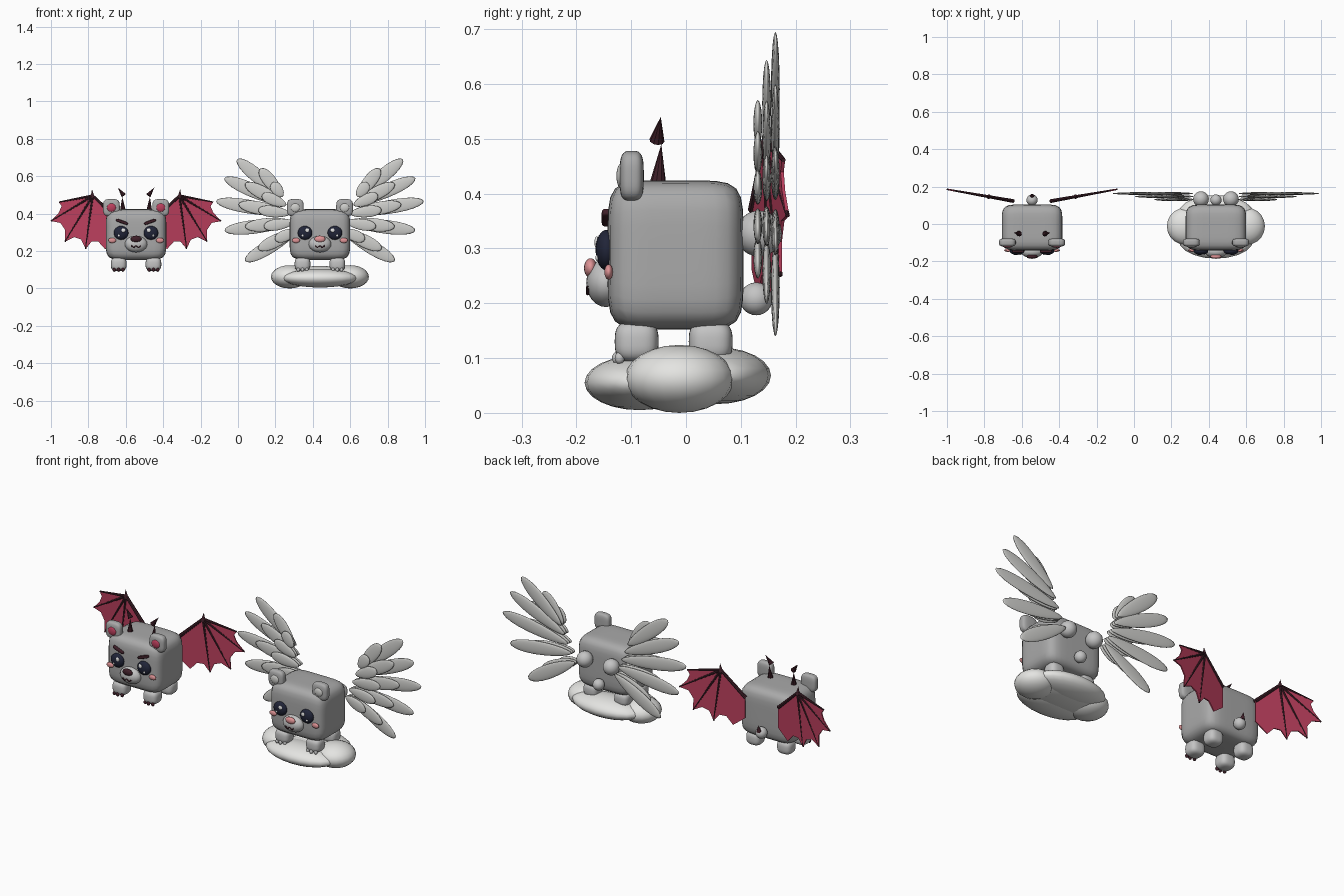
import bpy, bmesh, math
from mathutils import Vector

cube = bpy.data.objects.get("Cube")
if cube:
    bpy.data.objects.remove(cube, do_unlink=True)


def material(name, *rgb):
    m = bpy.data.materials.new(name)
    m.use_nodes = True
    m.diffuse_color = (*rgb, 1)
    m.node_tree.nodes["Principled BSDF"].inputs["Base Color"].default_value = (*rgb, 1)
    return m


GREY = material("body grey", .40, .40, .40)
LIGHT = material("paw light grey", .55, .55, .55)
PLUME = material("feather pale grey", .62, .62, .60)
CLOUD = material("cloud white", .78, .78, .76)
NAVY = material("eye navy", .015, .018, .04)
RED = material("crimson", .50, .05, .11)
DARK = material("dark maroon", .05, .014, .022)
PINK = material("pink", .75, .30, .31)
WHITE = material("highlight white", .9, .9, .9)


def finish(name, bm, mat, loc=(0, 0, 0), rot=(0, 0, 0), smooth=True):
    mesh = bpy.data.meshes.new(name)
    bmesh.ops.recalc_face_normals(bm, faces=bm.faces)
    for f in bm.faces:
        f.smooth = smooth
    bm.to_mesh(mesh)
    bm.free()
    mesh.materials.append(mat)
    ob = bpy.data.objects.new(name, mesh)
    ob.location, ob.rotation_euler = loc, rot
    bpy.context.collection.objects.link(ob)
    return ob


def ball(name, mat, loc, radii, rot=(0, 0, 0), taper=0):
    bm = bmesh.new()
    bmesh.ops.create_uvsphere(bm, u_segments=20, v_segments=12, radius=1)
    for v in bm.verts:
        v.co.z *= 1 + taper * v.co.x
        v.co = Vector(a * b for a, b in zip(v.co, radii))
    return finish(name, bm, mat, loc, rot)


def soft_box(name, mat, loc, half, power, rot=(0, 0, 0)):
    # A cube swollen into a superellipsoid; higher power is squarer
    bm = bmesh.new()
    bmesh.ops.create_cube(bm, size=2)
    bmesh.ops.subdivide_edges(bm, edges=bm.edges[:], cuts=9, use_grid_fill=True)
    for v in bm.verts:
        n = sum(abs(c) ** power for c in v.co) ** (1 / power)
        v.co = Vector(c / n * h for c, h in zip(v.co, half))
    return finish(name, bm, mat, loc, rot)


def spike(name, mat, a, b, r1, r2=0, sides=10):
    a, b = Vector(a), Vector(b)
    bm = bmesh.new()
    bmesh.ops.create_cone(bm, cap_ends=True, segments=sides, radius1=r1, radius2=r2,
                          depth=(b - a).length)
    rot = (b - a).to_track_quat('Z', 'Y').to_euler()
    return finish(name, bm, mat, (a + b) / 2, rot, smooth=False)


def bear(tag, cx, nose, inner_ear, claw):
    soft_box(tag + "_body", GREY, (cx, -.019, .288), (.162, .124, .136), 6)
    ball(tag + "_muzzle", LIGHT, (cx, -.146, .237), (.06, .036, .044))
    ball(tag + "_nose", nose, (cx, -.174, .264), (.029, .012, .018))
    ball(tag + "_tail", LIGHT, (cx, .128, .208), (.03, .03, .03))

    # Mouth line
    curve = bpy.data.curves.new(tag + "_mouth", 'CURVE')
    curve.dimensions, curve.bevel_depth = '3D', .0035
    line = curve.splines.new('POLY')
    line.points.add(4)
    for i, p in enumerate(line.points):
        p.co = (cx + (i - 2) * .013, -.179, .218 if i % 2 else .229, 1)
    curve.materials.append(DARK)
    bpy.context.collection.objects.link(bpy.data.objects.new(tag + "_mouth", curve))

    for s, side in ((1, "left"), (-1, "right")):
        pre = f"{tag}_{side}_"
        # Ears
        soft_box(pre + "ear", GREY, (cx + s * .132, -.099, .432), (.045, .022, .046), 3.5)
        ball(pre + "inner_ear", inner_ear, (cx + s * .132, -.118, .432), (.025, .009, .023))
        # Eyes, highlights and cheeks
        ball(pre + "eye", NAVY, (cx + s * .08, -.145, .297), (.039, .02, .037))
        ball(pre + "eye_highlight", WHITE, (cx + s * .068, -.163, .311), (.011, .004, .011))
        ball(pre + "eye_glint", WHITE, (cx + s * .092, -.162, .283), (.006, .003, .006))
        ball(pre + "cheek", PINK, (cx + s * .128, -.141, .257), (.021, .008, .014))
        # Legs and claws
        for y, end in ((-.09, "front"), (.045, "back")):
            soft_box(f"{pre}{end}_leg", LIGHT, (cx + s * .093, y, .13), (.042, .04, .038), 3)
        for i in (-1, 0, 1):
            ball(pre + "claw", claw, (cx + s * .093 + i * .023, -.126 + abs(i) * .005, .1),
                 (.009, .009, .011))


def bat_wing(cx, s, side):
    def at(dx, z, lift=0):
        return Vector((cx + s * dx, .105 + .177 * dx + lift, z))
    wrist = Vector((.232, .495))
    root = Vector((.10, .37))
    tips = [Vector(p) for p in ((.412, .461), (.455, .36), (.38, .25), (.27, .212), (.165, .21))]
    # Scalloped membrane, fanned out from the wrist
    bm = bmesh.new()
    rim = []
    for a, b in zip(tips, tips[1:]):
        rim += [a, (a * .7 + b * .3).lerp(wrist, .14),
                (a * .3 + b * .7).lerp(wrist, .14)]
    rim += [tips[-1], Vector((.1, .26)), root]
    hub = bm.verts.new(at(*wrist))
    ring = [bm.verts.new(at(*p)) for p in rim]
    for a, b in zip(ring, ring[1:]):
        bm.faces.new((hub, a, b))
    wing = finish(f"{side}_wing_membrane", bm, RED, smooth=False)
    mod = wing.modifiers.new("thickness", 'SOLIDIFY')
    mod.thickness, mod.offset = .006, 0
    # Bones and wrist thorn
    for p in tips[:4]:
        spike(f"{side}_wing_finger", DARK, at(*wrist), at(*p), .008, .004, 8)
    spike(f"{side}_wing_arm", DARK, at(*root), at(*wrist), .01, .008, 8)
    spike(f"{side}_wing_thorn", DARK, at(.232, .485), at(.236, .53), .012)


def feather_wing(cx, s, side):
    ball(f"{side}_wing_joint", LIGHT, (cx + s * .08, .133, .327), (.042, .042, .042))
    # Tips of each feather row, from the top down
    rows = {"long": (.163, .036, ((.443, .69), (.51, .59), (.555, .467), (.51, .31), (.40, .147))),
            "middle": (.147, .034, ((.32, .64), (.40, .56), (.435, .45), (.40, .33), (.33, .21))),
            "short": (.131, .030, ((.255, .565), (.31, .50), (.33, .42), (.30, .33), (.24, .26)))}
    top, low = Vector((.2, .49)), Vector((.12, .31))
    for row, (y, width, ends) in rows.items():
        for i, end in enumerate(ends):
            base, tip = top.lerp(low, i / 4), Vector(end)
            mid, d = (base + tip) / 2, tip - base
            ball(f"{side}_{row}_feather", PLUME, (cx + s * mid.x, y, mid.y),
                 (d.length / 2, .008, width), (0, -math.atan2(d.y, s * d.x), 0), .2)


# Horned bear with bat wings
HX = -.545
bear("horned_bear", HX, DARK, RED, DARK)
for s, side in ((1, "left"), (-1, "right")):
    bat_wing(HX, s, side)
    spike(side + "_horn_base", DARK, (HX + s * .07, -.052, .41), (HX + s * .074, -.045, .49), .017)
    spike(side + "_horn_tip", DARK, (HX + s * .066, -.053, .497), (HX + s * .098, -.046, .54), .014)
    soft_box(side + "_brow", DARK, (HX + s * .075, -.145, .356), (.033, .009, .008), 4,
             (0, -s * .35, 0))
spike("tail_barb", DARK, (HX, .148, .222), (HX, .156, .258), .013)

# Feathered bear standing on a cloud
FX = .438
bear("feathered_bear", FX, PINK, PLUME, LIGHT)
for s, side in ((1, "left"), (-1, "right")):
    feather_wing(FX, s, side)
    ball(f"cloud_{side}_puff", CLOUD, (FX + s * .162, -.012, .062), (.1, .1, .062))
ball("cloud_front_puff", CLOUD, (FX, -.085, .055), (.2, .1, .05))
ball("cloud_back_puff", CLOUD, (FX, .055, .068), (.2, .1, .052))
ball("cloud_middle", CLOUD, (FX, -.015, .055), (.22, .13, .045))
